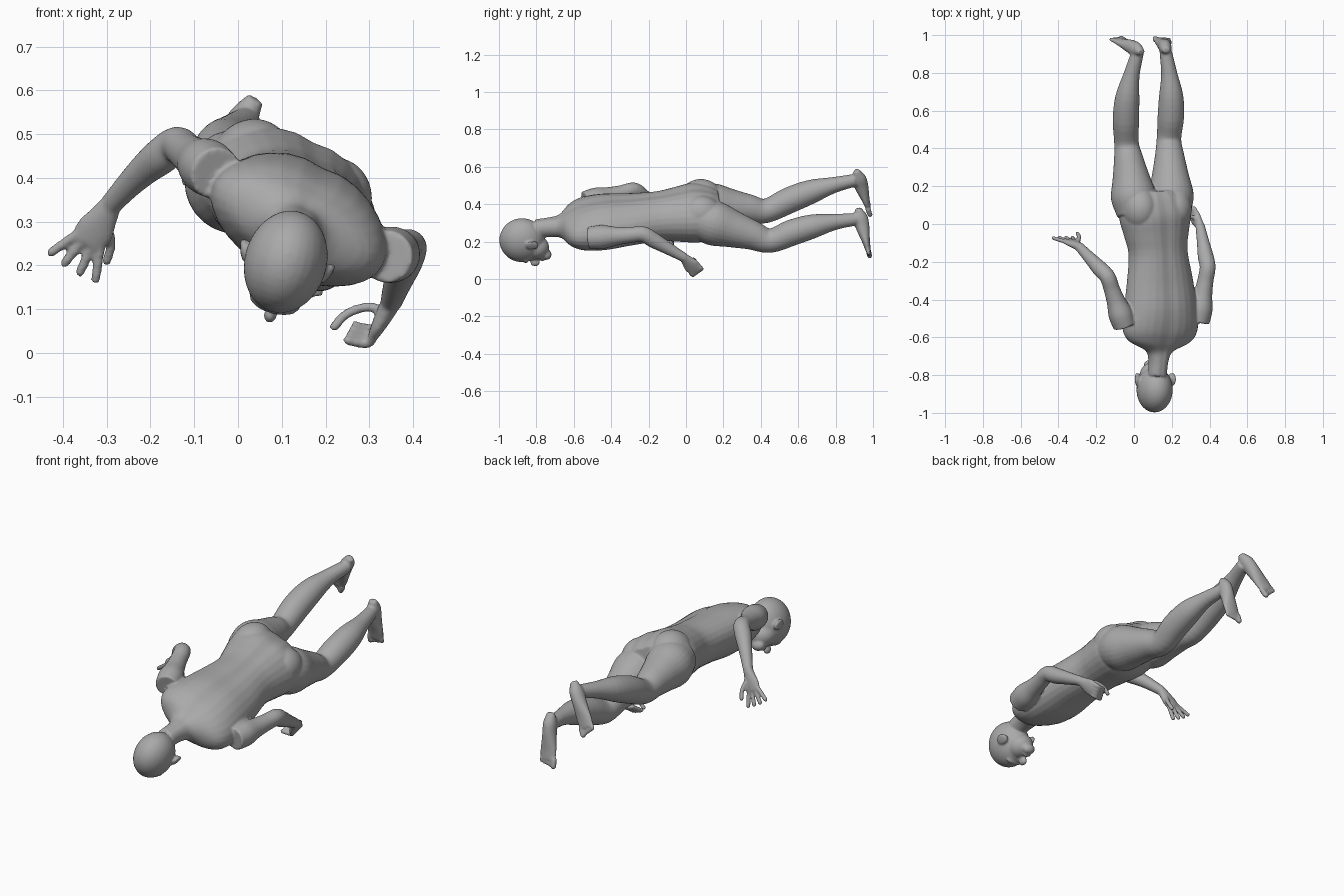
import bpy
import bmesh
import math
from mathutils import Vector, Matrix

default = bpy.data.objects.get("Cube")
if default:
    bpy.data.objects.remove(default, do_unlink=True)

skin = bpy.data.materials.new("plain grey")
skin.use_nodes = True
grey = (0.4, 0.4, 0.4, 1)
skin.diffuse_color = grey
skin.node_tree.nodes["Principled BSDF"].inputs["Base Color"].default_value = grey

bm = bmesh.new()
SIDES = 28
BODY_ROLL = 26
HEAD_ROLL = 16


def side_axis(roll):
    """Width direction of a part that is rolled about the body's length."""
    angle = math.radians(roll)
    return Vector((math.cos(angle), 0, -math.sin(angle)))


def smooth_path(rows, steps=4):
    """Catmull-Rom interpolation of position, half width and half depth."""
    padded = [rows[0] * 2 - rows[1]] + rows + [rows[-1] * 2 - rows[-2]]
    result = []
    for a, b, c, d in zip(padded, padded[1:], padded[2:], padded[3:]):
        for step in range(steps):
            t = step / steps
            result.append(b + (c - a) * t / 2
                          + (a - b * 2.5 + c * 2 - d / 2) * t ** 2
                          + (b * 3 - a - c * 3 + d) * t ** 3 / 2)
    result.append(rows[-1])
    return result


def loft(points, widths, depths, across, groove=0):
    """Skin elliptical rings along a path; groove dents the back centre line."""
    rows = [Vector((*p, w, d)) for p, w, d in zip(points, widths, depths)]
    path = smooth_path(rows)
    centres = [Vector(row[:3]) for row in path]
    last = len(path) - 1
    rings = []
    for i, centre in enumerate(centres):
        tangent = (centres[min(i + 1, last)] - centres[max(i - 1, 0)]).normalized()
        u = (across - tangent * across.dot(tangent)).normalized()
        v = u.cross(tangent)
        ring = []
        for k in range(SIDES):
            angle = math.tau * k / SIDES
            x, y = math.cos(angle), math.sin(angle)
            if y > 0:
                y *= 1 - groove * math.exp(-(x / 0.2) ** 2)
            ring.append(bm.verts.new(centre + u * x * path[i][3] + v * y * path[i][4]))
        rings.append(ring)
    for low, high in zip(rings, rings[1:]):
        for k in range(SIDES):
            n = (k + 1) % SIDES
            bm.faces.new((low[k], low[n], high[n], high[k]))
    bm.faces.new(rings[0][::-1])
    bm.faces.new(rings[-1])


def blob(centre, radii, roll=0):
    turn = Matrix.Rotation(math.radians(roll), 4, 'Y')
    matrix = Matrix.Translation(centre) @ turn @ Matrix.Diagonal((*radii, 1))
    bmesh.ops.create_uvsphere(bm, u_segments=SIDES, v_segments=18, radius=1, matrix=matrix)


def digit(points, radius):
    """Finger or toe: a round tube with a ball at its tip."""
    radii = [radius] * len(points)
    loft(points, radii, radii, side_axis(BODY_ROLL))
    blob(points[-1], radii[:1] * 3)


def limb(joints, radii, bulge):
    """Two bones with evenly spaced rings; the lower one swells by bulge."""
    root, bend, end = [Vector(joint) for joint in joints]
    half = len(radii) // 2
    points = [root.lerp(bend, i / half) for i in range(half)]
    for i in range(half + 1):
        t = i / half
        points.append(bend.lerp(end, t) + Vector(bulge) * math.sin(math.pi * t))
    loft(points, radii, radii, side_axis(BODY_ROLL))


def hand(wrist, knuckle, across, spread, curl, thumb):
    """Flattened palm, four fingers that fan out or curl, and a thumb."""
    wrist, knuckle, curl = Vector(wrist), Vector(knuckle), Vector(curl)
    forward = (knuckle - wrist).normalized()
    across = (across - forward * across.dot(forward)).normalized()
    loft([wrist.lerp(knuckle, i / 3) for i in range(4)],
         (.025, .034, .044, .04), (.023, .021, .018, .014), across)
    for k in range(4):
        offset = k - 1.5
        points = [knuckle + across * offset * .02 - forward * .01]
        heading = forward + across * offset * spread
        for joint in range(3):
            step = (heading + curl * joint).normalized()
            points.append(points[-1] + step * .026)
        digit(points, .011)
    digit([Vector(p) for p in thumb], .011)


def foot(heel, ball, roll, inner):
    """Heel to ball, then five toes with the largest on the inner side."""
    heel, ball, u = Vector(heel), Vector(ball), side_axis(roll)
    loft([heel.lerp(ball, i / 5) for i in range(6)],
         (.02, .033, .035, .04, .046, .044), (.015, .038, .038, .03, .02, .014), u)
    forward = (ball - heel).normalized()
    for k in range(5):
        start = ball + u * inner * (2 - k) * .018 - forward * .01
        reach = forward * (.04 - k * .005)
        digit([start, start + reach / 2, start + reach], .01 if k else .014)


def spine(y):
    """Centre line of the torso."""
    return Vector((.12 + .02 * math.cos((y + .45) * 4), y, .35 + y / 10))


# Neck and torso, from the skull to the seat
stations = (-.8, -.72, -.67, -.62, -.55, -.44, -.3, -.15, -.05, .05, .13, .18)
loft([spine(y) for y in stations],
     (.05, .054, .08, .18, .215, .205, .185, .163, .18, .2, .18, .13),
     (.05, .054, .06, .09, .12, .135, .127, .127, .138, .15, .13, .1),
     side_axis(BODY_ROLL), groove=.07)

# Chest and buttocks
for side in (-1, 1):
    out = side_axis(BODY_ROLL) * side
    blob(spine(-.44) + out * .09 + Vector((-.03, 0, -.05)), (.085, .09, .05), BODY_ROLL)
    blob(spine(.08) + out * .1 + Vector((.01, 0, .03)), (.095, .115, .105), BODY_ROLL)

# Skull, jaw, chin, nose, lips and brow
skull = Vector((.109, -.877, .208))
blob(skull, (.094, .121, .119), HEAD_ROLL)
down = side_axis(HEAD_ROLL).cross(Vector((0, -1, 0)))
for along, depth, radii in ((.07, .04, (.07, .075, .065)),
                            (.13, .08, (.036, .028, .028)),
                            (.07, .125, (.015, .026, .02)),
                            (.11, .1, (.025, .012, .016)),
                            (.02, .095, (.06, .018, .028))):
    blob(skull + Vector((0, along, 0)) + down * depth, radii, HEAD_ROLL)

# Ears
for side in (-1, 1):
    out = side_axis(HEAD_ROLL) * side
    root = skull + Vector((0, .055, 0)) + out * .09
    blob(root, (.014, .032, .024), HEAD_ROLL + side * 20)
    blob(root + out * .01, (.008, .036, .028), HEAD_ROLL + side * 20)

# Arms: the right one raised at the elbow, the left one hanging
arm_radii = (.06, .064, .05, .043, .042, .042, .036, .03, .025)
limb(((-.05, -.54, .41), (-.14, -.28, .475), (-.29, -.12, .34)), arm_radii, (0, 0, .01))
limb(((.34, -.52, .22), (.39, -.23, .24), (.35, -.01, .115)), arm_radii, (0, 0, 0))

# Right hand spread open, left hand curled
hand((-.29, -.12, .34), (-.345, -.09, .25), side_axis(BODY_ROLL), .27, (0, 0, 0),
     ((-.3, -.1, .3), (-.29, -.07, .25), (-.3, -.05, .21)))
hand((.35, -.01, .115), (.315, .05, .05), Vector((0, 1, 0)), 0, (-1.2, -.8, .7),
     ((.34, .02, .09), (.3, .04, .105), (.25, .05, .09), (.22, .05, .06)))

# Legs: the right one lifted higher
leg_radii = (.1, .12, .1, .08, .065, .07, .064, .043, .033)
limb(((.2, .05, .33), (.185, .45, .205), (.168, .91, .32)), leg_radii, (.02, 0, .02))
limb(((.01, .05, .4), (-.04, .43, .365), (.02, .91, .53)), leg_radii, (-.025, 0, .02))

# Feet
foot((.17, .92, .38), (.15, .975, .15), 5, -1)
foot((.04, .91, .58), (-.085, .975, .385), 27, 1)

# Fuse every part into one smooth body
bmesh.ops.recalc_face_normals(bm, faces=bm.faces[:])
mesh = bpy.data.meshes.new("body")
bm.to_mesh(mesh)
bm.free()
body = bpy.data.objects.new("body", mesh)
bpy.context.collection.objects.link(body)
bpy.context.view_layer.objects.active = body
body.select_set(True)
fuse = body.modifiers.new("fuse", 'REMESH')
fuse.mode = 'VOXEL'
fuse.voxel_size = 0.006
relax = body.modifiers.new("relax", 'SMOOTH')
relax.factor = 0.5
relax.iterations = 5
for modifier in (fuse, relax):
    bpy.ops.object.modifier_apply(modifier=modifier.name)
body.data.materials.clear()
body.data.materials.append(skin)
bpy.ops.object.shade_smooth()
